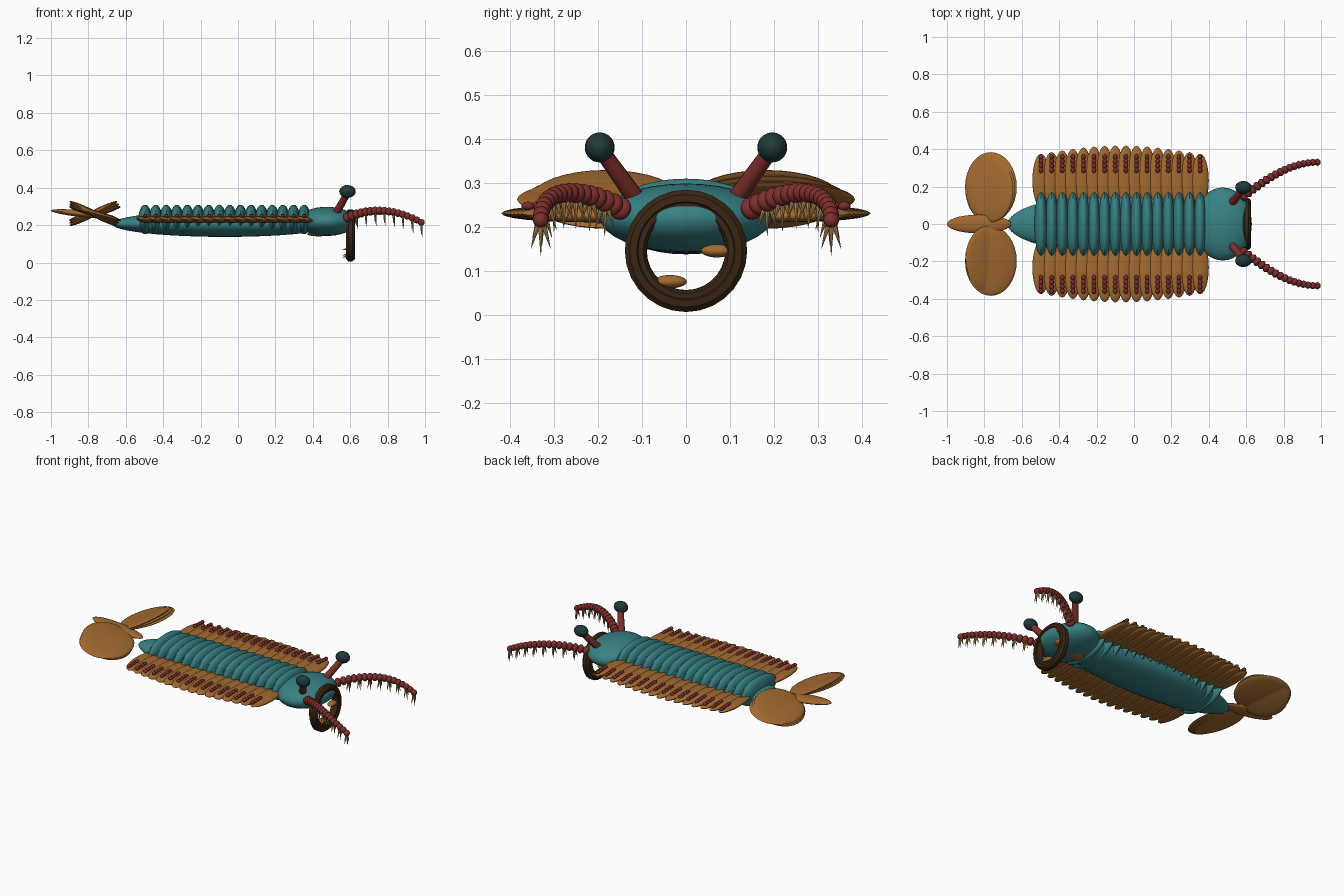
import bpy, bmesh, math
from mathutils import Matrix, Vector

if "Cube" in bpy.data.objects:
    bpy.data.objects.remove(bpy.data.objects["Cube"])


def material(name, col):
    m = bpy.data.materials.new(name)
    m.diffuse_color = (*col, 1)
    m.use_nodes = True
    m.node_tree.nodes["Principled BSDF"].inputs["Base Color"].default_value = m.diffuse_color
    return m


TEAL = material("teal shell", (0.04, 0.22, 0.23))
OCHRE = material("ochre fin", (0.37, 0.145, 0.03))
RED = material("dark red", (0.20, 0.027, 0.024))
BROWN = material("dark brown", (0.042, 0.019, 0.007))
DARK = material("eye black green", (0.015, 0.042, 0.044))
CREAM = material("tan spine", (0.52, 0.28, 0.09))


def ellipsoid(bm, centre, radii, rot=Matrix.Identity(4), u=24, v=14):
    mat = Matrix.Translation(centre) @ rot @ Matrix.Diagonal((*radii, 1))
    bmesh.ops.create_uvsphere(bm, u_segments=u, v_segments=v, radius=1, matrix=mat)


def rod(bm, a, b, r1, r2, seg=12):
    a, b = Vector(a), Vector(b)
    d = b - a
    mat = Matrix.Translation((a + b) / 2) @ d.to_track_quat('Z', 'Y').to_matrix().to_4x4()
    bmesh.ops.create_cone(bm, cap_ends=True, segments=seg, radius1=r1, radius2=r2,
                          depth=d.length, matrix=mat)


def finish(bm, name, mat):
    me = bpy.data.meshes.new(name)
    bm.to_mesh(me)
    bm.free()
    me.materials.append(mat)
    ob = bpy.data.objects.new(name, me)
    bpy.context.collection.objects.link(ob)
    bpy.context.view_layer.objects.active = ob
    ob.select_set(True)
    bpy.ops.object.shade_smooth_by_angle(angle=math.radians(40))
    ob.select_set(False)
    return ob


def rot(angle, axis):
    return Matrix.Rotation(math.radians(angle), 4, axis)


# Body core, head and back ribs
LONG = rot(90, 'Y')
bm = bmesh.new()
ellipsoid(bm, (-0.07, 0, 0.207), (0.07, 0.16, 0.605), LONG, 32, 24)
finish(bm, "body_core", TEAL)

bm = bmesh.new()
ellipsoid(bm, (0.475, 0, 0.22), (0.078, 0.195, 0.155), LONG, 32, 20)
finish(bm, "head", TEAL)

N = 16
seg_x = [-0.497 + 0.0567 * i for i in range(N)]
bm = bmesh.new()
for x in seg_x:
    ellipsoid(bm, (x, 0, 0.23), (0.079, 0.173, 0.036), LONG, 32, 12)
finish(bm, "back_ribs", TEAL)

for s, side in ((1, "left"), (-1, "right")):
    # Overlapping swimming flaps, widest at mid body
    bm = bmesh.new()
    for i, x in enumerate(seg_x):
        reach = 0.375 + 0.045 * math.sin(math.pi * i / (N - 1))
        half = (reach - 0.09) / 2
        ellipsoid(bm, (x, s * (reach - half), 0.23), (0.047, half, 0.018), rot(9, 'Y'), 24, 12)
    finish(bm, side + "_flaps", OCHRE)

    # Beaded gill ridge on every flap
    bm = bmesh.new()
    for x in seg_x:
        for k in range(4):
            ellipsoid(bm, (x, s * (0.287 + 0.024 * k), 0.25 - 0.001 * k),
                      (0.012, 0.015, 0.010), u=10, v=6)
    finish(bm, side + "_gill_ridges", RED)

    # Layered tail lobes
    bm = bmesh.new()
    for k, tilt in enumerate((-15, -21, -27)):
        ellipsoid(bm, (-0.765 - 0.004 * k, s * (0.198 - 0.008 * k), 0.262),
                  (0.143, 0.186 - 0.006 * k, 0.017), rot(s * tilt, 'Y'), 32, 14)
    finish(bm, side + "_tail_lobes", OCHRE)

    # Eye stalk and eye
    bm = bmesh.new()
    rod(bm, (0.525, s * 0.115, 0.265), (0.585, s * 0.19, 0.37), 0.021, 0.018, 16)
    finish(bm, side + "_eye_stalk", RED)
    bm = bmesh.new()
    ellipsoid(bm, (0.585, s * 0.196, 0.38), (0.044, 0.034, 0.034))
    finish(bm, side + "_eye", DARK)

    # Segmented feeding arm with spine clusters beneath
    def path(t):
        return Vector((0.56 + 0.42 * t,
                       s * (0.13 + 0.2 * math.sin(math.pi / 2 * t)),
                       0.23 + 0.2 * t - 0.215 * t * t))
    arm, spines = bmesh.new(), bmesh.new()
    M = 18
    for i in range(M):
        t = i / (M - 1)
        p = path(t)
        d = path(t + 0.01) - path(t - 0.01)
        q = d.to_track_quat('Z', 'Y').to_matrix().to_4x4()
        r = 0.027 - 0.009 * t
        ellipsoid(arm, p, (r, r, 0.0185), q, 16, 10)
        if i >= 3 and i % 2 == 1:
            for spread in (-0.022, 0, 0.022):
                length = 0.072 if spread == 0 else 0.056
                tip = p + Vector((0.006 - abs(spread) * 0.3, spread, -length - 0.008))
                rod(spines, p + Vector((0, spread * 0.3, -r * 0.6)), tip, 0.0065, 0.0005, 8)
    finish(arm, side + "_feeding_arm", RED)
    finish(spines, side + "_arm_spines", CREAM)

# Middle tail blade
bm = bmesh.new()
ellipsoid(bm, (-0.828, 0, 0.26), (0.173, 0.05, 0.018), rot(6, 'Y'))
finish(bm, "middle_tail_blade", OCHRE)

# Mouth ring: stepped profile swept around the x axis
bm = bmesh.new()
profile = [(0.578, 0.094), (0.578, 0.126), (0.590, 0.139), (0.612, 0.139), (0.624, 0.128),
           (0.626, 0.112), (0.620, 0.109), (0.620, 0.097), (0.610, 0.090), (0.590, 0.089)]
S = 28
rings = [[bm.verts.new((x, r * math.sin(2 * math.pi * j / S), 0.145 + r * math.cos(2 * math.pi * j / S)))
          for x, r in profile] for j in range(S)]
P = len(profile)
for j in range(S):
    a, b = rings[j], rings[(j + 1) % S]
    for k in range(P):
        n = (k + 1) % P
        bm.faces.new((a[k], a[n], b[n], b[k]))
bmesh.ops.recalc_face_normals(bm, faces=bm.faces)
finish(bm, "mouth_ring", BROWN)

# Mouth plates
bm = bmesh.new()
ellipsoid(bm, (0.43, 0, 0.152), (0.06, 0.042, 0.012))
ellipsoid(bm, (0.60, 0.070, 0.145), (0.022, 0.036, 0.015))
ellipsoid(bm, (0.60, -0.036, 0.075), (0.022, 0.038, 0.015))
finish(bm, "mouth_plates", OCHRE)

# Small teeth behind the lower ring
bm = bmesh.new()
for deg in (-50, -25, 0, 25, 50):
    a = math.radians(deg)
    y, z = 0.113 * math.sin(a), 0.145 - 0.113 * math.cos(a)
    rod(bm, (0.582, y, z), (0.560, y, z - 0.004), 0.007, 0.0005, 8)
finish(bm, "ring_teeth", CREAM)
